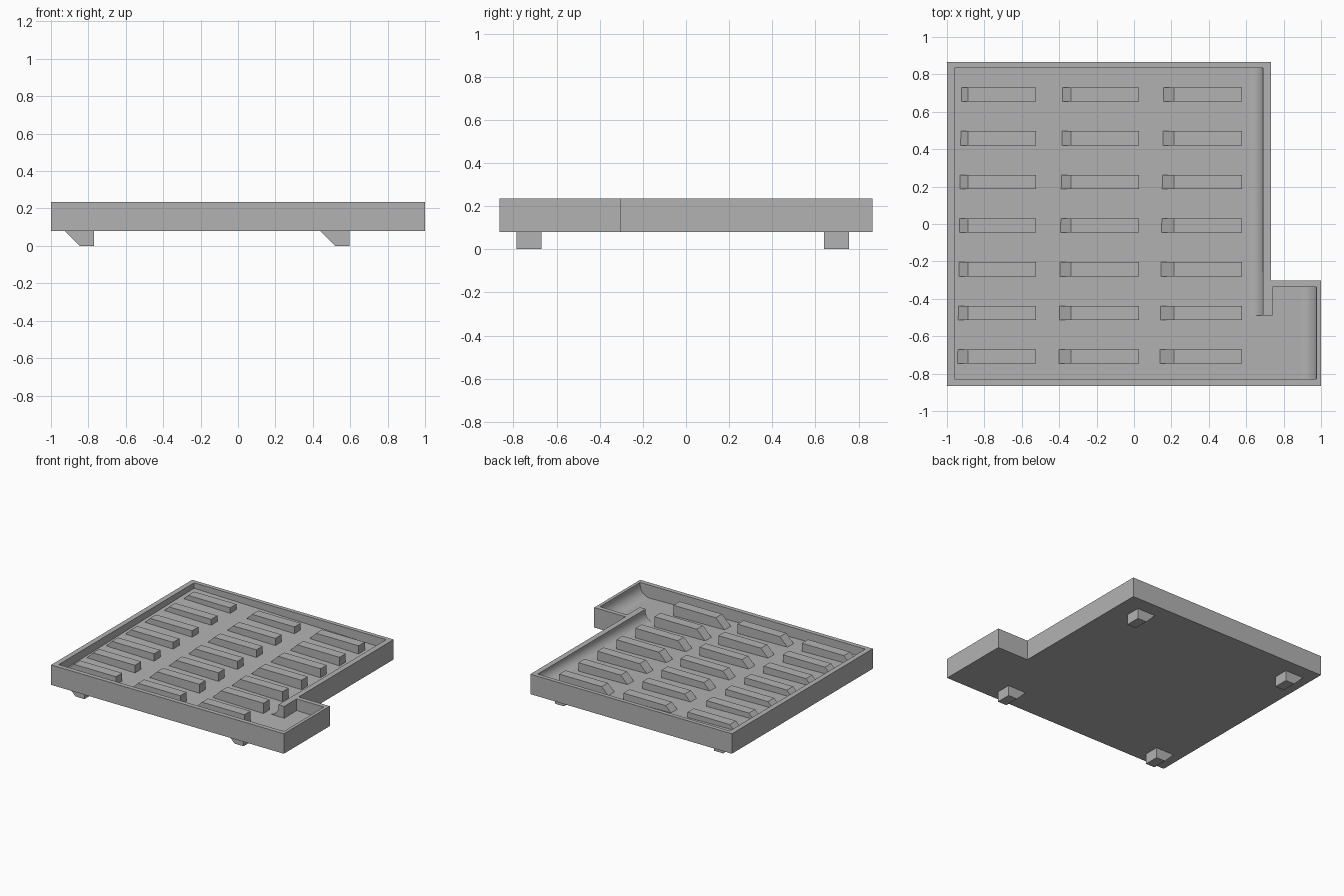
import bpy, bmesh, math

if "Cube" in bpy.data.objects:
    bpy.data.objects.remove(bpy.data.objects["Cube"], do_unlink=True)

grey = bpy.data.materials.new("plain grey")
grey.use_nodes = True
grey.diffuse_color = (0.45, 0.45, 0.45, 1)
grey.node_tree.nodes["Principled BSDF"].inputs["Base Color"].default_value = grey.diffuse_color

BASE, RIM, RIB_TOP = 0.08, 0.235, 0.225


def floor_z(x, y):
    """Height of the tray floor, which drains towards the spout."""
    return 0.163 - 0.0185 * x + 0.0143 * y


def loft(name, loop_a, loop_b):
    """Closed solid between two matching loops of points."""
    bm = bmesh.new()
    a = [bm.verts.new(p) for p in loop_a]
    b = [bm.verts.new(p) for p in loop_b]
    bm.faces.new(a)
    bm.faces.new(b)
    for i in range(len(a)):
        j = (i + 1) % len(a)
        bm.faces.new((a[i], a[j], b[j], b[i]))
    bmesh.ops.recalc_face_normals(bm, faces=bm.faces)
    mesh = bpy.data.meshes.new(name)
    bm.to_mesh(mesh)
    bm.free()
    mesh.materials.append(grey)
    obj = bpy.data.objects.new(name, mesh)
    bpy.context.collection.objects.link(obj)
    return obj


def along_y(name, profile, y0, y1):
    """Solid with an x-z profile running from y0 to y1."""
    return loft(name, [(x, y0, z) for x, z in profile], [(x, y1, z) for x, z in profile])


def select_only(obj):
    bpy.ops.object.select_all(action='DESELECT')
    obj.select_set(True)
    bpy.context.view_layer.objects.active = obj


# Tray body with a spout at one corner
outer = [(-1, -0.865), (1, -0.865), (1, -0.302), (0.732, -0.302), (0.732, 0.865), (-1, 0.865)]
inner = [(-0.96, -0.83), (0.975, -0.83), (0.975, -0.337), (0.74, -0.337),
         (0.74, -0.49), (0.69, -0.49), (0.69, 0.833), (-0.96, 0.833)]
tray = loft("tray", [(x, y, BASE) for x, y in outer], [(x, y, RIM) for x, y in outer])
hollow = loft("hollow_cutter", [(x, y, floor_z(x, y)) for x, y in inner],
              [(x, y, RIM + 0.1) for x, y in inner])
hollow.hide_render = True
cut = tray.modifiers.new("hollow", 'BOOLEAN')
cut.operation = 'DIFFERENCE'
cut.solver = 'EXACT'
cut.object = hollow
select_only(tray)
bpy.ops.object.modifier_apply(modifier=cut.name)
bpy.data.objects.remove(hollow, do_unlink=True)


# Concave curves where the floor meets the side walls
def cove(name, x0, x1, y0, y1):
    r = x1 - x0

    def section(y):
        f = floor_z(x0, y)
        arc = [math.radians(a) for a in range(0, 91, 6)]
        pts = [(x0 + r * math.sin(a), y, f + r - r * math.cos(a)) for a in arc]
        return pts + [(x1, y, 0.1), (x0, y, 0.1)]

    obj = loft(name, section(y0), section(y1))
    select_only(obj)
    bpy.ops.object.shade_smooth_by_angle(angle=math.radians(30))


cove("side_cove", 0.62, 0.69, -0.49, 0.833)
cove("spout_cove", 0.892, 0.975, -0.83, -0.337)

# Level ribs with a sloped end, in three columns of seven
for col, (left, right) in enumerate([(-0.888, -0.525), (-0.337, 0.027), (0.213, 0.578)]):
    for row in range(7):
        y = 0.692 - row * 0.2335
        low = 0.13
        profile = [(left, RIB_TOP), (right, RIB_TOP), (right, low), (left - RIB_TOP + low, low)]
        along_y(f"rib_{col + 1}_{row + 1}", profile, y - 0.038, y + 0.038)

# Feet with one sloped side
for side, x in (("right", -0.77), ("left", 0.597)):
    for end, y in (("front", -0.727), ("back", 0.697)):
        profile = [(x, 0), (x, BASE), (x - 0.157, BASE), (x - 0.077, 0)]
        along_y(f"{end}_{side}_foot", profile, y - 0.058, y + 0.058)
